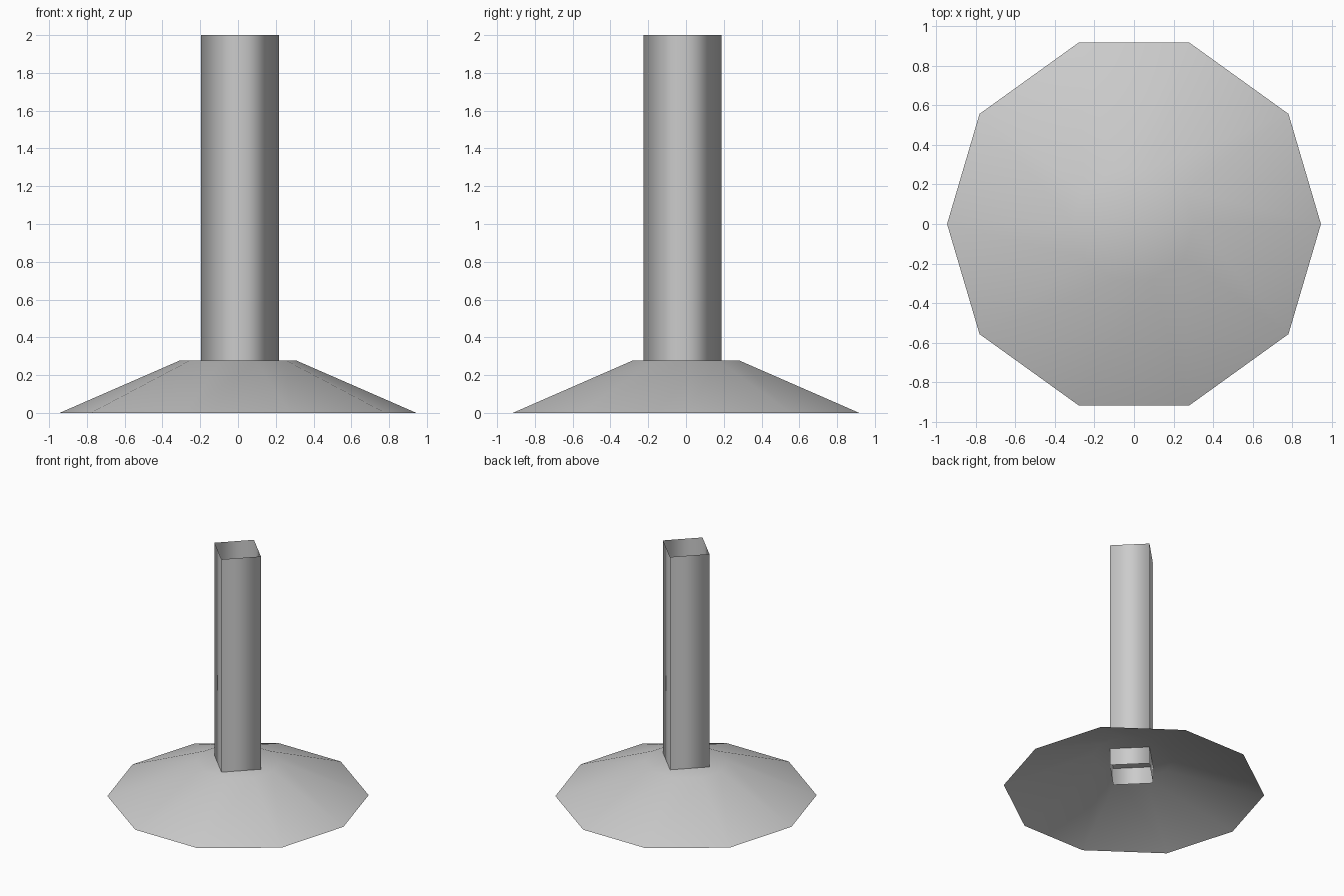
import bpy, bmesh, math

cube = bpy.data.objects.get("Cube")
if cube:
    bpy.data.objects.remove(cube, do_unlink=True)

# Single plain grey for the whole model
grey = bpy.data.materials.new("plain_grey")
grey.use_nodes = True
colour = (0.6, 0.6, 0.6, 1)
grey.diffuse_color = colour
grey.node_tree.nodes["Principled BSDF"].inputs["Base Color"].default_value = colour


def loft(name, rings, cap_top=False):
    """Skin a shell between rings of points, listed from bottom to top."""
    bm = bmesh.new()
    loops = [[bm.verts.new(p) for p in ring] for ring in rings]
    for low, high in zip(loops, loops[1:]):
        n = len(low)
        for i in range(n):
            j = (i + 1) % n
            bm.faces.new((low[i], low[j], high[j], high[i]))
    if cap_top:
        bm.faces.new(loops[-1])
    mesh = bpy.data.meshes.new(name)
    bm.to_mesh(mesh)
    bm.free()
    mesh.shade_smooth()
    mesh.materials.append(grey)
    obj = bpy.data.objects.new(name, mesh)
    bpy.context.collection.objects.link(obj)
    return obj


# Base: ten-sided sloping shell, flat on top and open underneath
quarter = [(0.78, 0.556), (0.278, 0.917)]
half = [(0.944, 0)] + quarter + [(-x, y) for x, y in reversed(quarter)]
outline = half + [(-x, -y) for x, y in half]
foot = [(x, y, 0) for x, y in outline]
shoulder = [(x * 0.325, y * 0.306, 0.278) for x, y in outline]
loft("base", [foot, shoulder], cap_top=True)

# Post: open four-sided tube, corners on the axes, reaching down into the base
radius, cx, cy = 0.207, 0.01, -0.018


def square(z):
    turns = [i * math.pi / 2 for i in range(4)]
    return [(cx + radius * math.cos(a), cy + radius * math.sin(a), z) for a in turns]


loft("post", [square(0.14), square(2)])
